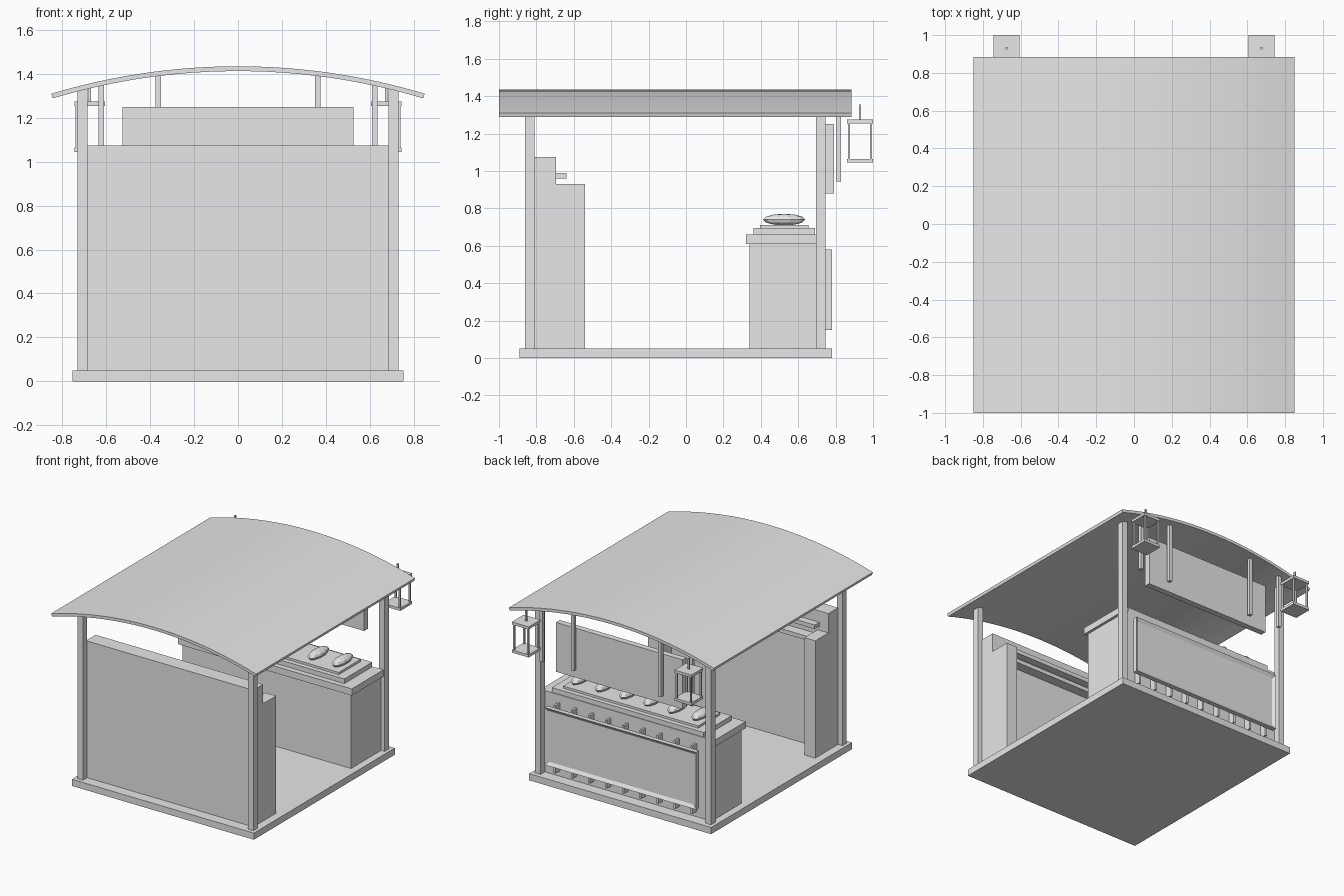
import bpy
import bmesh
import math
from mathutils import Matrix

cube = bpy.data.objects.get("Cube")
if cube:
    bpy.data.objects.remove(cube, do_unlink=True)

grey = bpy.data.materials.new("plain_grey")
grey.use_nodes = True
grey.diffuse_color = (0.8, 0.8, 0.8, 1)
grey.node_tree.nodes["Principled BSDF"].inputs["Base Color"].default_value = (0.8, 0.8, 0.8, 1)


def finish(name, bm):
    bmesh.ops.recalc_face_normals(bm, faces=bm.faces)
    mesh = bpy.data.meshes.new(name)
    bm.to_mesh(mesh)
    bm.free()
    mesh.materials.append(grey)
    obj = bpy.data.objects.new(name, mesh)
    bpy.context.collection.objects.link(obj)
    return obj


def box(name, x, y, z):
    """Box from (low, high) ranges on each axis."""
    bm = bmesh.new()
    centre = [(a + b) / 2 for a, b in (x, y, z)]
    size = [b - a for a, b in (x, y, z)]
    matrix = Matrix.Translation(centre) @ Matrix.Diagonal((*size, 1))
    bmesh.ops.create_cube(bm, size=1, matrix=matrix)
    return finish(name, bm)


def wide(name, half, y, z):
    return box(name, (-half, half), y, z)


def pair(name, x, y, z):
    """Mirrored boxes on both sides."""
    box(name + "_left", x, y, z)
    box(name + "_right", (-x[1], -x[0]), y, z)


# Floor and corner posts
wide("floor", 0.755, (-0.89, 0.78), (0, 0.05))
pair("front_post", (0.685, 0.73), (-0.86, -0.81), (0.05, 1.335))
pair("back_post", (0.685, 0.73), (0.695, 0.745), (0.05, 1.335))

# Curved roof sheet
HALF, RISE, TOP, THICK, STEPS = 0.85, 0.125, 1.435, 0.022, 24
radius = (HALF ** 2 + RISE ** 2) / (2 * RISE)
sweep = math.asin(HALF / radius)
bm = bmesh.new()
outline = []
for r, order in ((radius, 1), (radius - THICK, -1)):
    for i in range(STEPS + 1):
        a = order * sweep * (2 * i / STEPS - 1)
        outline.append(bm.verts.new((r * math.sin(a), -1, TOP - radius + r * math.cos(a))))
end = bm.faces.new(outline)
extruded = bmesh.ops.extrude_face_region(bm, geom=[end])["geom"]
moved = [v for v in extruded if isinstance(v, bmesh.types.BMVert)]
bmesh.ops.translate(bm, verts=moved, vec=(0, 1.885, 0))
finish("roof", bm)

# Solid wall with shelving on its inner side
wide("wall", 0.695, (-0.81, -0.695), (0.05, 1.075))
pair("shelf_side", (0.605, 0.695), (-0.695, -0.54), (0.05, 0.93))
wide("upper_shelf", 0.62, (-0.695, -0.64), (0.96, 0.99))
wide("lower_shelf", 0.605, (-0.695, -0.62), (0.87, 0.9))

# Counter with stepped top
wide("counter_body", 0.7, (0.34, 0.695), (0.05, 0.61))
wide("counter_top", 0.72, (0.32, 0.695), (0.61, 0.66))
wide("display_step", 0.63, (0.36, 0.69), (0.66, 0.695))
wide("display_tray", 0.56, (0.395, 0.655), (0.695, 0.712))

# Slats carrying the framed counter panel
for i in range(9):
    x = (i - 4) * 0.142
    box(f"slat_{i + 1}", (x - 0.008, x + 0.008), (0.695, 0.745), (0.09, 0.6))
panel = wide("counter_panel", 0.63, (0.745, 0.78), (0.15, 0.58))
bm = bmesh.new()
bm.from_mesh(panel.data)
outer = [f for f in bm.faces if f.normal.y > 0.9]
bmesh.ops.inset_region(bm, faces=outer, thickness=0.035)
bmesh.ops.translate(bm, verts=outer[0].verts, vec=(0, -0.015, 0))
bm.to_mesh(panel.data)
bm.free()

# Loaves on the tray
for i in range(6):
    bm = bmesh.new()
    place = Matrix.Translation(((i - 2.5) * 0.2, 0.525, 0.74)) @ Matrix.Diagonal((0.045, 0.113, 0.031, 1))
    bmesh.ops.create_uvsphere(bm, u_segments=10, v_segments=6, radius=1, matrix=place)
    finish(f"loaf_{i + 1}", bm)

# Hanging sign and roof hangers
wide("sign_board", 0.525, (0.745, 0.79), (0.88, 1.25))
pair("inner_hanger", (0.35, 0.375), (0.805, 0.83), (0.945, 1.4))
pair("outer_hanger", (0.61, 0.635), (0.805, 0.83), (0.945, 1.365))

# Open lanterns
pair("lantern_lid", (0.605, 0.745), (0.86, 1.0), (1.255, 1.275))
pair("lantern_base", (0.605, 0.745), (0.86, 1.0), (1.045, 1.065))
pair("lantern_rod", (0.669, 0.681), (0.924, 0.936), (1.275, 1.355))
for sx, x in (("inner", 0.61), ("outer", 0.728)):
    for sy, y in (("near", 0.865), ("far", 0.983)):
        pair(f"lantern_bar_{sx}_{sy}", (x, x + 0.012), (y, y + 0.012), (1.065, 1.255))
